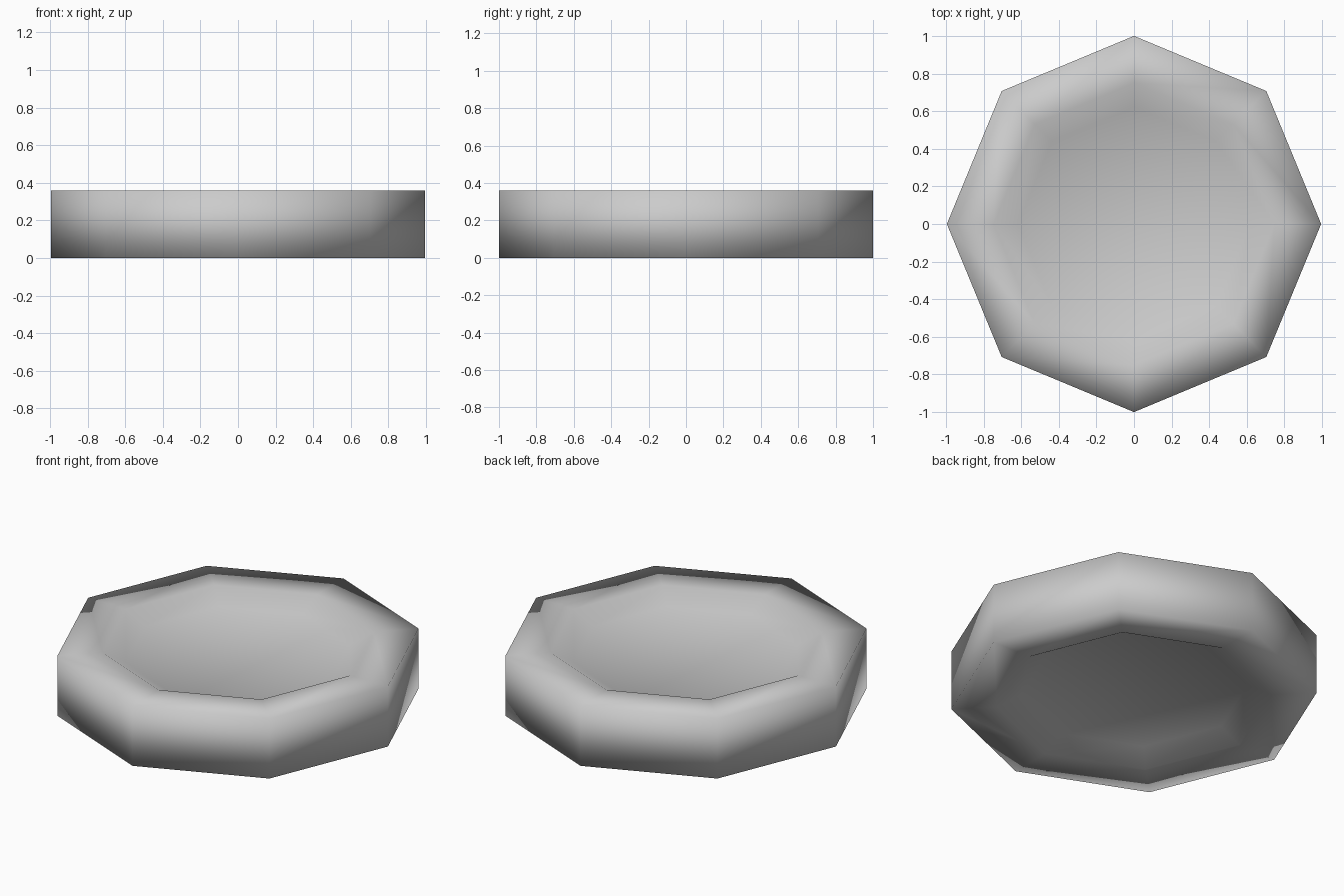
import bpy, bmesh, math

cube = bpy.data.objects.get("Cube")
if cube:
    bpy.data.objects.remove(cube, do_unlink=True)

SIDES = 8
WIDTH = 0.995   # half width along x; half length along y is 1
HEIGHT = 0.36
RIM = 0.75      # inner radius of the flat rim
FLOOR = 0.62    # radius of the sunken floor
DEPTH = 0.07    # depth of each recess

# Plain grey material
grey = bpy.data.materials.new("grey")
grey.use_nodes = True
colour = (0.6, 0.6, 0.6, 1)
grey.diffuse_color = colour
grey.node_tree.nodes["Principled BSDF"].inputs["Base Color"].default_value = colour

# Profile from the underside floor, around the wall, to the upper floor
profile = [(FLOOR, DEPTH), (RIM, 0), (1, 0),
           (1, HEIGHT), (RIM, HEIGHT), (FLOOR, HEIGHT - DEPTH)]

bm = bmesh.new()
rings = []
for radius, z in profile:
    angles = [math.tau * i / SIDES for i in range(SIDES)]
    rings.append([bm.verts.new((WIDTH * radius * math.cos(a), radius * math.sin(a), z))
                  for a in angles])

# Wall, rims and sloped recess sides
for low, high in zip(rings, rings[1:]):
    for i in range(SIDES):
        j = (i + 1) % SIDES
        bm.faces.new((low[i], low[j], high[j], high[i]))

# Recess floors
bm.faces.new(rings[0][::-1])
bm.faces.new(rings[-1])
bmesh.ops.recalc_face_normals(bm, faces=bm.faces)

# Smooth shading across the whole disc
for face in bm.faces:
    face.smooth = True

mesh = bpy.data.meshes.new("recessed_disc")
bm.to_mesh(mesh)
bm.free()
mesh.materials.append(grey)
disc = bpy.data.objects.new("recessed_disc", mesh)
bpy.context.collection.objects.link(disc)
